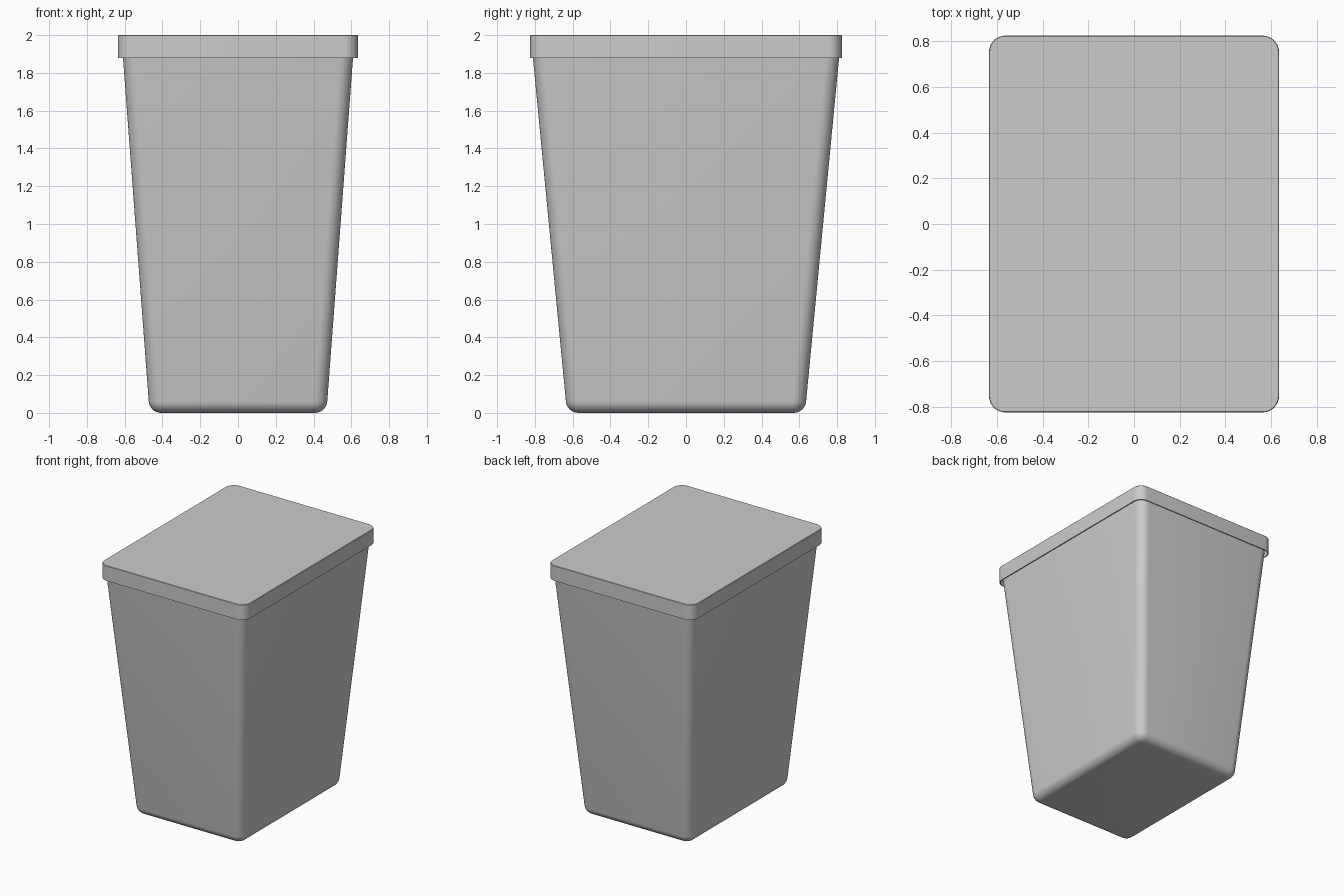
import bpy, bmesh, math

if "Cube" in bpy.data.objects:
    bpy.data.objects.remove(bpy.data.objects["Cube"])


def rounded_ring(bm, hx, hy, r, z, seg=8):
    """One rounded-rectangle loop of vertices."""
    verts = []
    for i, (sx, sy) in enumerate(((1, 1), (-1, 1), (-1, -1), (1, -1))):
        for k in range(seg + 1):
            a = math.pi / 2 * (i + k / seg)
            verts.append(bm.verts.new((sx * (hx - r) + r * math.cos(a),
                                       sy * (hy - r) + r * math.sin(a), z)))
    return verts


def loft(name, sections):
    """Closed skin through rounded-rectangle sections, capped at both ends."""
    bm = bmesh.new()
    rings = [rounded_ring(bm, *s) for s in sections]
    for a, b in zip(rings, rings[1:]):
        n = len(a)
        for i in range(n):
            j = (i + 1) % n
            bm.faces.new((a[i], a[j], b[j], b[i]))
    bm.faces.new(rings[0][::-1])
    bm.faces.new(rings[-1])
    bmesh.ops.recalc_face_normals(bm, faces=bm.faces)
    mesh = bpy.data.meshes.new(name)
    bm.to_mesh(mesh)
    bm.free()
    ob = bpy.data.objects.new(name, mesh)
    bpy.context.collection.objects.link(ob)
    bpy.context.view_layer.objects.active = ob
    ob.select_set(True)
    bpy.ops.object.shade_smooth_by_angle(angle=math.radians(35))
    ob.select_set(False)
    return ob


def wall(z, inset=0.0, r=0.072):
    """Tapered body section at height z."""
    return (0.468 + 0.075 * z - inset, 0.630 + 0.096 * z - inset, r - inset, z)


# Tapered bin body: rounded base, outer wall, rim, inner wall and floor
fillet = 0.06
body = []
for k in range(9):
    a = math.pi / 2 * k / 8
    body.append(wall(fillet * (1 - math.sin(a)), fillet * (1 - math.cos(a))))
body.reverse()
body = sorted(body, key=lambda s: s[3])
body += [wall(1.93), wall(1.93, 0.02), wall(0.04, 0.04)]
loft("bin_body", body)

# Lid: flat cap with a hollow overhanging skirt
LX, LY, LR, T = 0.635, 0.825, 0.072, 0.007
loft("lid", [
    (LX - T, LY - T, LR - T, 1.98),
    (LX - T, LY - T, LR - T, 1.88),
    (LX, LY, LR, 1.88),
    (LX, LY, LR, 1.997),
    (LX - 0.003, LY - 0.003, LR - 0.003, 2.0),
])
